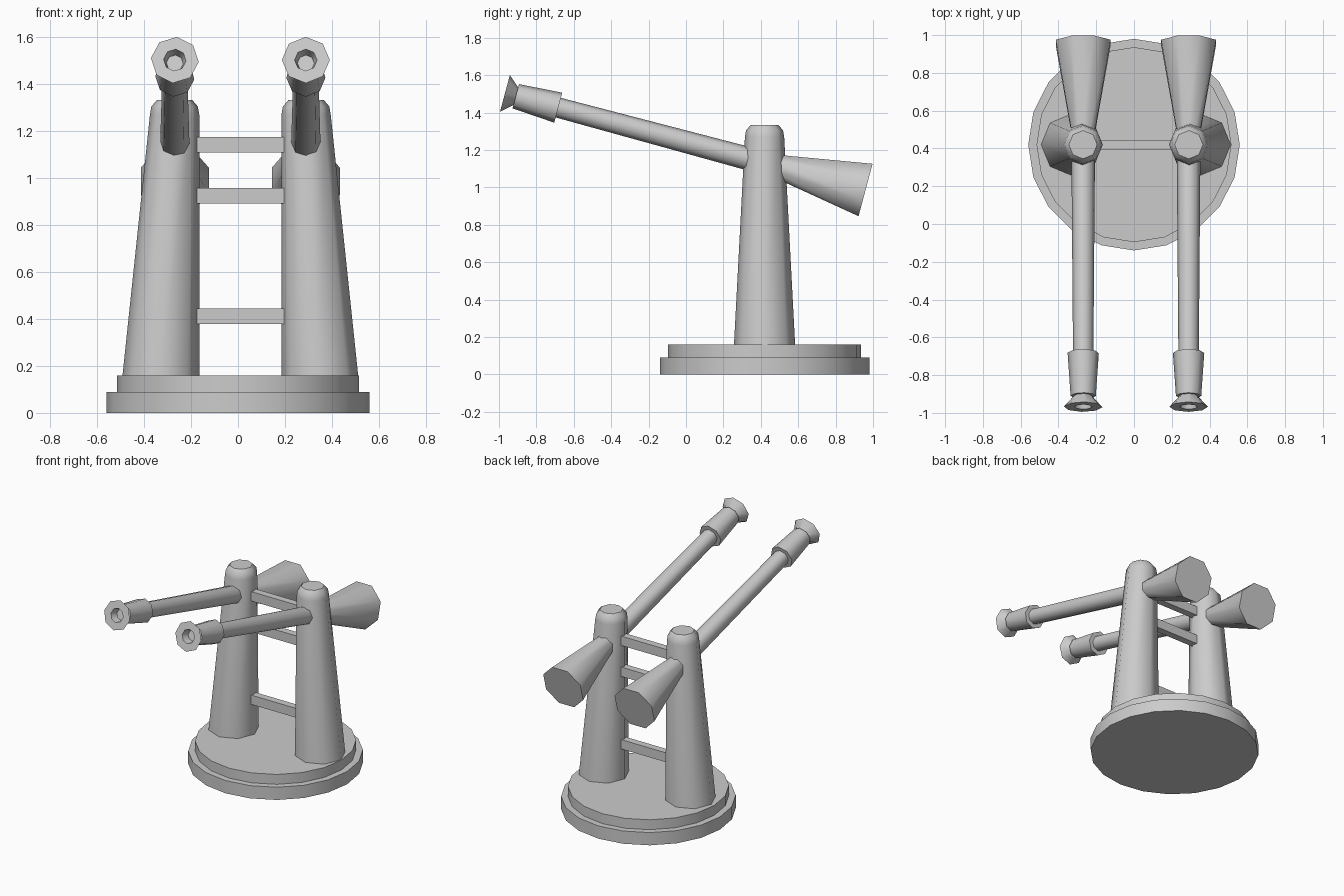
import bpy, bmesh
from math import sin, cos, pi, radians
from mathutils import Matrix, Vector

if "Cube" in bpy.data.objects:
    bpy.data.objects.remove(bpy.data.objects["Cube"])


def lathe(name, rings, sides, phase=0.0, matrix=Matrix(), smooth=50):
    """Skin a stack of polygon rings (radius, height, x offset) and cap both ends."""
    bm = bmesh.new()
    loops = []
    for r, h, dx in rings:
        loops.append([bm.verts.new((dx + r * cos(phase + 2 * pi * i / sides),
                                    r * sin(phase + 2 * pi * i / sides), h))
                      for i in range(sides)])
    for a, b in zip(loops, loops[1:]):
        for i in range(sides):
            j = (i + 1) % sides
            bm.faces.new((a[i], a[j], b[j], b[i]))
    bm.faces.new(loops[0][::-1])
    bm.faces.new(loops[-1])
    bmesh.ops.transform(bm, matrix=matrix, verts=bm.verts)
    bmesh.ops.recalc_face_normals(bm, faces=bm.faces)
    return finish(name, bm, smooth)


def finish(name, bm, smooth=None):
    mesh = bpy.data.meshes.new(name)
    bm.to_mesh(mesh)
    bm.free()
    ob = bpy.data.objects.new(name, mesh)
    bpy.context.collection.objects.link(ob)
    if smooth:
        bpy.ops.object.select_all(action='DESELECT')
        ob.select_set(True)
        bpy.context.view_layer.objects.active = ob
        bpy.ops.object.shade_smooth_by_angle(angle=radians(smooth))
    return ob


CX, CY = 0.01, 0.42      # centre of the mount

# Stepped round base
at_base = Matrix.Translation((0, CY, 0))
lathe("base_plate", [(0.56, 0, 0), (0.56, 0.09, 0)], 20, 0, at_base, 30)
lathe("base_step", [(0.516, 0.09, 0), (0.516, 0.16, 0)], 20, 0, at_base, 30)

# Cross rungs between the two towers
for i, z in enumerate((0.411, 0.924, 1.143)):
    bm = bmesh.new()
    bmesh.ops.create_cube(bm, size=1, matrix=Matrix.Translation((CX, CY, z))
                          @ Matrix.Diagonal((0.38, 0.05, 0.066, 1)))
    finish(f"rung_{i + 1}", bm)

for side, s, roll in (("left", -1, radians(-5)), ("right", 1, 0)):
    # Tower: leaning octagonal taper with a vertical inner edge and rounded cap
    taper = [(0.165, 0.13), (0.105, 1.27)]
    rings = [(r, z, s * (0.175 + r)) for r, z in taper]
    rings += [(0.099, 1.305, s * 0.28), (0.075, 1.333, s * 0.28)]
    lathe(f"{side}_tower", rings, 8, 0, Matrix.Translation((CX, CY, 0)))

    # Gun axis: local z points forward and 15 degrees upward
    axis = (Matrix.Translation((CX + s * 0.279, CY, 1.131))
            @ Matrix.Rotation(radians(75), 4, 'X'))
    lathe(f"{side}_barrel", [(0.063, 0.0, 0), (0.054, 1.16, 0)], 8, roll, axis)
    lathe(f"{side}_sleeve", [(0.083, 1.142, 0), (0.067, 1.377, 0)], 8, roll, axis)
    # Flared muzzle with recessed bore
    lathe(f"{side}_muzzle", [(0.042, 1.37, 0), (0.102, 1.437, 0),
                             (0.048, 1.437, 0), (0.036, 1.385, 0)], 8, roll, axis)
    # Rear counterweight cone
    lathe(f"{side}_counterweight", [(0.157, -0.559, 0), (0.06, -0.03, 0)],
          8, pi / 8, axis)
